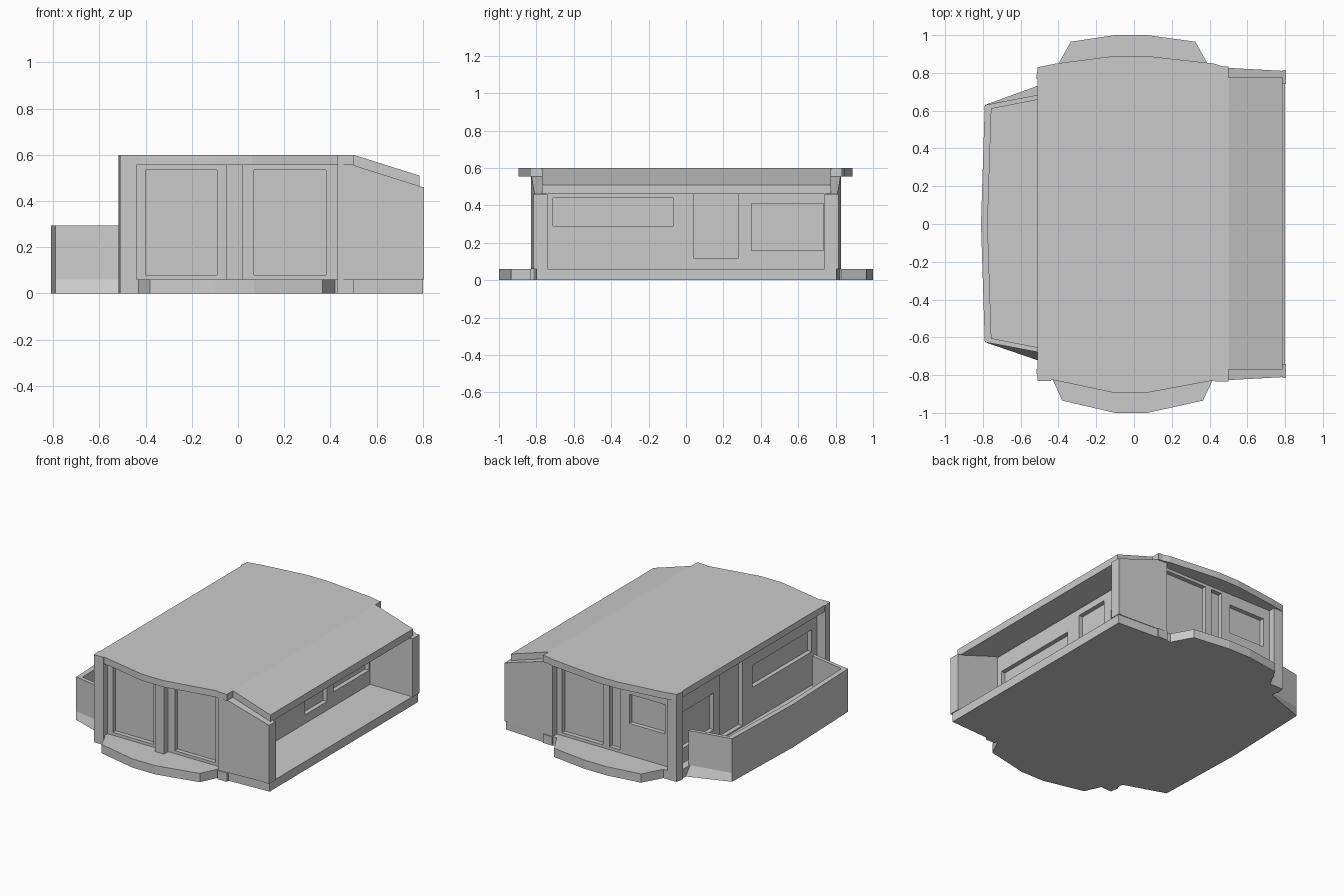
import bpy, bmesh

if "Cube" in bpy.data.objects:
    bpy.data.objects.remove(bpy.data.objects["Cube"])


def make(name, verts, faces):
    bm = bmesh.new()
    vs = [bm.verts.new(v) for v in verts]
    for f in faces:
        bm.faces.new([vs[i] for i in f])
    bmesh.ops.recalc_face_normals(bm, faces=bm.faces)
    me = bpy.data.meshes.new(name)
    bm.to_mesh(me)
    bm.free()
    ob = bpy.data.objects.new(name, me)
    bpy.context.collection.objects.link(ob)
    return ob


def loft(name, lower, upper):
    """Solid between two rings with the same number of points."""
    n = len(lower)
    faces = [tuple(range(n)), tuple(range(n, 2 * n))]
    faces += [(i, (i + 1) % n, n + (i + 1) % n, n + i) for i in range(n)]
    return make(name, list(lower) + list(upper), faces)


def prism(name, outline, z0, z1):
    return loft(name, [(x, y, z0) for x, y in outline], [(x, y, z1) for x, y in outline])


def box(name, x0, x1, y0, y1, z0, z1):
    return prism(name, [(x0, y0), (x1, y0), (x1, y1), (x0, y1)], z0, z1)


def side_profile(name, pts, y0, y1):
    return loft(name, [(x, y0, z) for x, z in pts], [(x, y1, z) for x, z in pts])


FLOOR, CEIL, TOP = 0.06, 0.555, 0.60

# floor slab with bowed porch steps at both ends
prism("floor_slab", [
    (-0.51, -0.825), (-0.43, -0.825), (-0.38, -0.935), (-0.10, -1.0), (0.07, -1.0),
    (0.365, -0.935), (0.42, -0.82), (0.80, -0.80), (0.80, 0.805), (0.40, 0.83),
    (0.325, 0.965), (0.07, 1.0), (-0.10, 1.0), (-0.335, 0.965), (-0.41, 0.83), (-0.51, 0.825)],
    0, FLOOR)

# flat roof with bowed ends
prism("roof", [
    (-0.51, -0.825), (-0.43, -0.825), (-0.10, -0.895), (0.06, -0.895), (0.41, -0.83),
    (0.50, -0.82), (0.50, 0.825), (0.42, 0.85), (0.06, 0.89), (-0.10, 0.89),
    (-0.41, 0.85), (-0.51, 0.83)], CEIL, TOP)

# sloping roof over the open terrace
side_profile("sloped_roof", [(0.50, TOP), (0.785, 0.51), (0.785, 0.46), (0.50, CEIL)], -0.77, 0.775)

# solid core of the house, with recessed windows and doors
body = box("house_body", -0.455, 0.48, -0.785, 0.785, FLOOR, CEIL)
D = 0.03
cuts = []
for x in (-0.455, 0.48):
    for y0, y1, z0, z1 in ((-0.71, -0.07, 0.29, 0.44),
                           (0.04, 0.28, 0.12 if x > 0 else 0.07, 0.51),
                           (0.35, 0.735, 0.16, 0.41)):
        cuts.append((x - D, x + D, y0, y1, z0, z1))
for x0, x1 in ((-0.40, -0.09), (0.07, 0.38)):
    cuts.append((x0, x1, -0.785 - D, -0.785 + D, 0.08, 0.535))
for x0, x1, z0, z1 in ((-0.39, -0.12, 0.28, 0.48), (-0.05, 0.03, 0.08, 0.535), (0.08, 0.39, 0.08, 0.535)):
    cuts.append((x0, x1, 0.785 - D, 0.785 + D, z0, z1))
for c in cuts:
    cutter = box("cutter", *c)
    mod = body.modifiers.new("recess", "BOOLEAN")
    mod.operation, mod.solver, mod.object = "DIFFERENCE", "EXACT", cutter
    bpy.context.view_layer.objects.active = body
    bpy.ops.object.modifier_apply(modifier=mod.name)
    bpy.data.objects.remove(cutter)

# post in the middle of the front
box("front_post", -0.05, 0.02, -0.83, -0.78, FLOOR, CEIL)

for s, side in ((-1, "front"), (1, "back")):
    # tall corner pillars beside the balcony
    prism(side + "_corner_pillar", [
        (-0.518, s * 0.77), (-0.44, s * 0.77), (-0.44, s * 0.83), (-0.51, s * 0.83)], 0, TOP)
    # terrace end walls, tapering slightly and following the roof slope
    ring = [(0.43, FLOOR), (0.80, FLOOR), (0.80, 0.46), (0.50, CEIL), (0.43, CEIL)]
    loft(side + "_terrace_wall",
         [(x, s * 0.745, z) for x, z in ring],
         [(x, s * (0.83 - 0.054 * (x - 0.43)), z) for x, z in ring])
    # slim edge post and joint pillar
    box(side + "_terrace_post", 0.785, 0.805, *sorted((s * 0.74, s * 0.815)), FLOOR, 0.46)
    for z0, z1 in ((0, FLOOR), (CEIL, TOP)):
        box(side + "_joint_pillar", 0.43, 0.50, *sorted((s * 0.77, s * 0.835)), z0, z1)

# balcony: flared base slab and parapet
top_ring = [(-0.50, -0.68), (-0.79, -0.625), (-0.81, 0.0), (-0.79, 0.63), (-0.50, 0.685)]
low_ring = [(-0.50, -0.725), (-0.79, -0.625), (-0.81, 0.0), (-0.79, 0.63), (-0.50, 0.735)]
inner = [(-0.50, -0.655), (-0.755, -0.605), (-0.775, 0.0), (-0.755, 0.61), (-0.50, 0.66)]
loft("balcony_floor", [(x, y, 0) for x, y in low_ring], [(x, y, FLOOR) for x, y in top_ring])
prism("balcony_parapet", top_ring + inner[::-1], FLOOR, 0.295)
